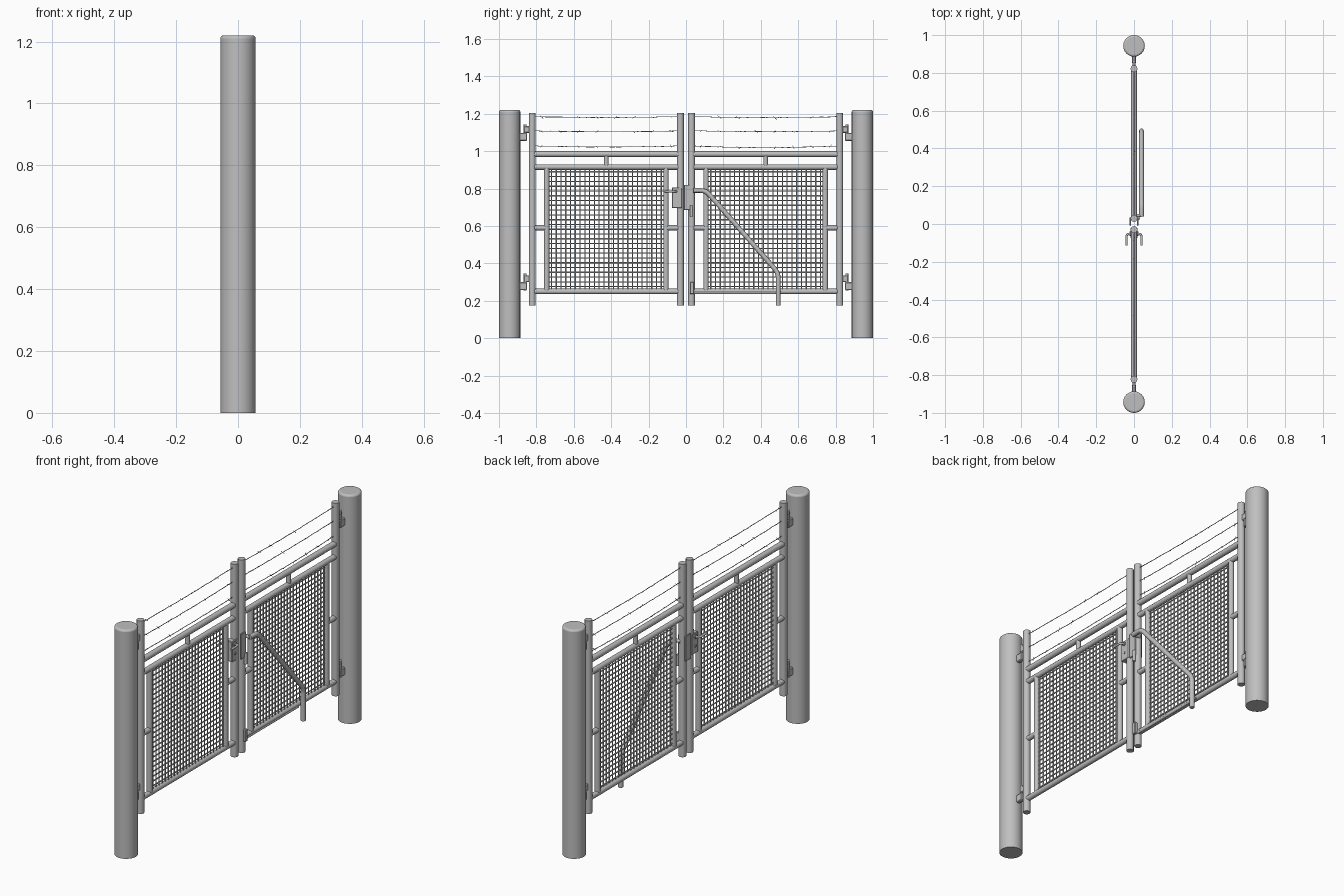
import bpy, math, random
from mathutils import Vector

if "Cube" in bpy.data.objects:
    bpy.data.objects.remove(bpy.data.objects["Cube"], do_unlink=True)

random.seed(4)
steel = bpy.data.materials.new("galvanised grey")
steel.use_nodes = True
grey = (0.52, 0.52, 0.52, 1)
steel.diffuse_color = grey
steel.node_tree.nodes["Principled BSDF"].inputs["Base Color"].default_value = grey


def paths(name, lines, radius, sides=2, smooth=True):
    """Tubes along one or more polylines, as a single mesh object."""
    curve = bpy.data.curves.new(name, "CURVE")
    curve.dimensions = "3D"
    curve.bevel_depth = radius
    curve.bevel_resolution = sides
    curve.use_fill_caps = True
    for line in lines:
        spline = curve.splines.new("POLY")
        spline.points.add(len(line) - 1)
        for point, co in zip(spline.points, line):
            point.co = (*co, 1)
    ob = bpy.data.objects.new(name, curve)
    bpy.context.collection.objects.link(ob)
    bpy.ops.object.select_all(action="DESELECT")
    ob.select_set(True)
    bpy.context.view_layer.objects.active = ob
    bpy.ops.object.convert(target="MESH")
    ob = bpy.context.object
    ob.data.materials.clear()
    ob.data.materials.append(steel)
    if smooth:
        bpy.ops.object.shade_smooth_by_angle(angle=math.radians(50))


def tube(name, a, b, radius, sides=4):
    paths(name, [[a, b]], radius, sides)


def box(name, low, high, bevel=0.003):
    low, high = Vector(low), Vector(high)
    bpy.ops.mesh.primitive_cube_add(size=1, location=(low + high) / 2)
    ob = bpy.context.object
    ob.name = name
    ob.scale = high - low
    bpy.ops.object.transform_apply(location=False, rotation=False, scale=True)
    ob.data.materials.append(steel)
    mod = ob.modifiers.new("edge", "BEVEL")
    mod.width = bevel
    mod.segments = 1


def rounded(points, radius, steps=5):
    """Replace inner corners of a path with arcs."""
    pts = [Vector(p) for p in points]
    out = [pts[0]]
    for a, b, c in zip(pts, pts[1:], pts[2:]):
        start = b + (a - b).normalized() * radius
        end = b + (c - b).normalized() * radius
        for i in range(steps + 1):
            t = i / steps
            out.append(start * (1 - t) ** 2 + b * 2 * t * (1 - t) + end * t * t)
    return out + [pts[-1]]


INNER, OUTER = 0.03, 0.822
FRAME_IN, FRAME_OUT = 0.107, 0.745
BOTTOM, TOP = 0.25, 0.915

for s, side in ((-1, "front"), (1, "back")):
    # Gate post with softened top
    bpy.ops.mesh.primitive_cylinder_add(vertices=40, radius=0.057, depth=1.22,
                                        location=(0, s * 0.943, 0.61))
    post = bpy.context.object
    post.name = side + "_post"
    post.data.materials.append(steel)
    rim = post.data.attributes.new("bevel_weight_edge", "FLOAT", "EDGE")
    for e in post.data.edges:
        rim.data[e.index].value = float(all(post.data.vertices[v].co.z > 0.5 for v in e.vertices))
    mod = post.modifiers.new("rim", "BEVEL")
    mod.limit_method = "WEIGHT"
    mod.width = 0.01
    mod.segments = 3
    bpy.ops.object.shade_smooth_by_angle(angle=math.radians(40))

    # Leaf frame
    for label, y in (("inner", INNER), ("outer", OUTER)):
        tube(f"{side}_{label}_stile", (0, s * y, 0.175), (0, s * y, 1.205), 0.0185)
    for label, z, r in (("bottom", BOTTOM, 0.0145), ("middle", TOP, 0.0145), ("top", 0.984, 0.0155)):
        tube(f"{side}_{label}_rail", (0, s * INNER, z), (0, s * OUTER, z), r)
    for label, y in (("inner", FRAME_IN), ("outer", FRAME_OUT)):
        tube(f"{side}_{label}_panel_bar", (0, s * y, BOTTOM), (0, s * y, TOP), 0.0145)
    tube(side + "_top_spacer", (0, s * 0.426, TOP), (0, s * 0.426, 0.984), 0.0125)
    for label, a, b in (("inner", INNER, FRAME_IN), ("outer", FRAME_OUT, OUTER)):
        tube(f"{side}_{label}_spacer", (0, s * a, 0.59), (0, s * b, 0.59), 0.014)

    # Woven infill
    columns, rows = 25, 26
    lines = []
    for i in range(1, columns):
        y = s * (FRAME_IN + (FRAME_OUT - FRAME_IN) * i / columns)
        lines.append([(0.002, y, BOTTOM), (0.002, y, TOP)])
    for i in range(1, rows):
        z = BOTTOM + (TOP - BOTTOM) * i / rows
        lines.append([(-0.002, s * FRAME_IN, z), (-0.002, s * FRAME_OUT, z)])
    paths(side + "_mesh_infill", lines, 0.0036, 1)

    # Barbed wire: gently sagging strands and short barbs
    strands, barbs = [], []
    for z in (1.185, 1.109, 1.028):
        sag = random.uniform(0.004, 0.009)
        strand = []
        for i in range(33):
            t = i / 32
            y = s * (INNER + (OUTER - INNER) * t)
            p = Vector((0, y, z - 4 * sag * t * (1 - t) + random.uniform(-0.001, 0.001)))
            strand.append(p)
            if i % 4 == 2:
                d = Vector((0.003, random.uniform(0.004, 0.01), random.uniform(-0.009, 0.009)))
                barbs.append([p - d, p + d])
        strands.append(strand)
    paths(side + "_barbed_strands", strands, 0.0018, 1)
    paths(side + "_wire_barbs", barbs, 0.0012, 0, False)

    # Hinges: pin, gate eye and post bracket
    for label, z in (("lower", 0.30), ("upper", 1.098)):
        tube(f"{side}_{label}_hinge_pin", (0, s * 0.86, z - 0.045), (0, s * 0.86, z + 0.045), 0.008)
        box(f"{side}_{label}_hinge_eye", (-0.009, min(s * 0.83, s * 0.868), z),
            (0.009, max(s * 0.83, s * 0.868), z + 0.036), 0.004)
        box(f"{side}_{label}_hinge_bracket", (-0.01, min(s * 0.85, s * 0.895), z - 0.043),
            (0.01, max(s * 0.85, s * 0.895), z), 0.004)

# Lock case with keeper plates and lever handles on both faces
box("lock_case", (-0.019, -0.076, 0.695), (0.019, -0.02, 0.805))
for s, side in ((-1, "right"), (1, "left")):
    box(side + "_keeper_plate", (min(s * 0.016, s * 0.023), -0.01, 0.685),
        (max(s * 0.016, s * 0.023), 0.036, 0.82), 0.002)
    lever = rounded([(s * 0.012, -0.052, 0.785), (s * 0.04, -0.052, 0.785),
                     (s * 0.04, -0.115, 0.785)], 0.018)
    paths(side + "_lever", [lever], 0.006, 3)
    tube(side + "_lever_rose", (s * 0.017, -0.052, 0.785), (s * 0.024, -0.052, 0.785), 0.011)
    tube(side + "_key_cylinder", (s * 0.017, -0.052, 0.735), (s * 0.023, -0.052, 0.735), 0.007)

# Cranked drop bar with its pivots and lower guide
bar = rounded([(0.04, 0.04, 0.79), (0.04, 0.105, 0.79), (0.04, 0.493, 0.35),
               (0.04, 0.493, 0.175)], 0.03)
paths("drop_bar", [bar], 0.0125, 4)
tube("drop_bar_mount", (0, 0.045, 0.79), (0.04, 0.045, 0.79), 0.009)
tube("guide_rod", (0.011, 0.03, 0.242), (0.011, 0.49, 0.242), 0.006)
tube("upper_bolt", (0.025, 0.03, 0.65), (0.025, 0.03, 0.71), 0.008)
box("lower_bolt_bracket", (0.005, 0.022, 0.235), (0.03, 0.042, 0.30))
